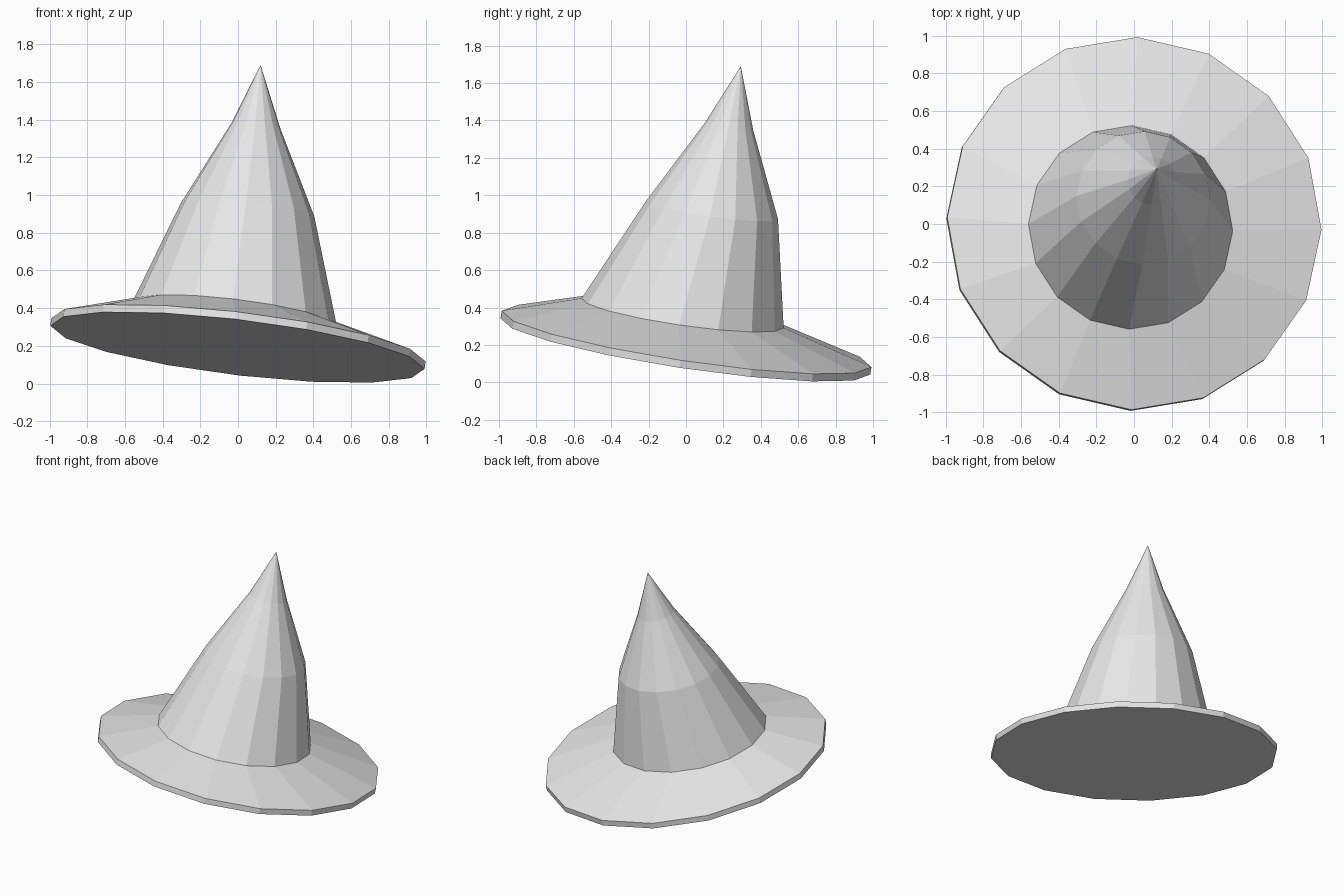
import bpy, bmesh, math
from mathutils import Vector

cube = bpy.data.objects.get("Cube")
if cube:
    bpy.data.objects.remove(cube, do_unlink=True)

SIDES = 16
PHASE = math.radians(-1.4)

grey = bpy.data.materials.new("plain grey")
grey.use_nodes = True
colour = (0.8, 0.8, 0.8, 1)
grey.diffuse_color = colour
grey.node_tree.nodes["Principled BSDF"].inputs["Base Color"].default_value = colour


def tilted_ring(bm, centre, radius, slope_x, slope_y):
    """Ring of vertices lying in a plane with the given slopes."""
    turn = Vector((0, 0, 1)).rotation_difference(Vector((-slope_x, -slope_y, 1)))
    ring = []
    for i in range(SIDES):
        a = PHASE + math.tau * i / SIDES
        flat = Vector((math.cos(a), math.sin(a), 0)) * radius
        ring.append(bm.verts.new(Vector(centre) + turn @ flat))
    return ring


def bridge(bm, low, high):
    for i in range(SIDES):
        j = (i + 1) % SIDES
        bm.faces.new((low[i], low[j], high[j], high[i]))


def loft(name, rings, tip=None, floor=False):
    """Flat-sided skin through tilted rings, with an optional tip and floor."""
    bm = bmesh.new()
    loops = [tilted_ring(bm, *r) for r in rings]
    for low, high in zip(loops, loops[1:]):
        bridge(bm, low, high)
    if floor:
        bm.faces.new(loops[0][::-1])
    if tip:
        point = bm.verts.new(tip)
        top = loops[-1]
        for i in range(SIDES):
            bm.faces.new((top[i], top[(i + 1) % SIDES], point))
    mesh = bpy.data.meshes.new(name)
    bm.to_mesh(mesh)
    bm.free()
    mesh.materials.append(grey)
    obj = bpy.data.objects.new(name, mesh)
    bpy.context.collection.objects.link(obj)
    return obj


# Where the brim meets the crown
base = ((-0.018, -0.018, 0.37), 0.546, -0.122, -0.145)

# Brim: flat underside, thin rim, shallow slope up to the crown
loft("brim", [((-0.003, -0.003, 0.192), 1.0, -0.12, -0.15),
              ((0.002, 0.003, 0.232), 1.0, -0.12, -0.15),
              base], floor=True)

# Crown: leaning cone that bends towards the back
loft("crown", [base,
               ((0.05, 0.138, 0.92), 0.357, -0.10, -0.13),
               ((0.095, 0.23, 1.367), 0.131, -0.12, -0.15)],
     tip=(0.12, 0.293, 1.69))
